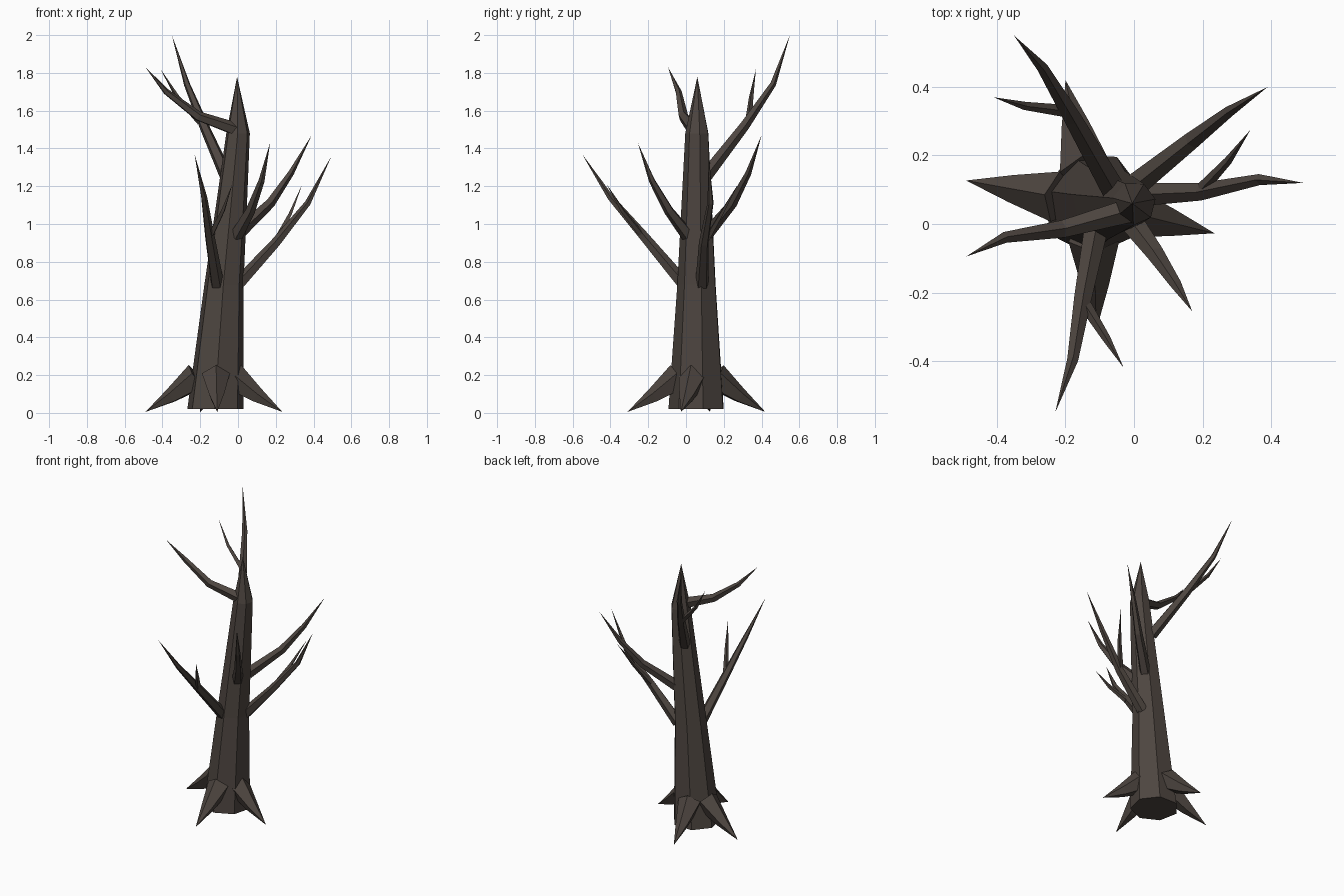
import bpy, bmesh, math
from mathutils import Vector

if "Cube" in bpy.data.objects:
    bpy.data.objects.remove(bpy.data.objects["Cube"])

bark = bpy.data.materials.new("dark bark")
bark.diffuse_color = (0.075, 0.060, 0.051, 1)
bark.use_nodes = True
bark.node_tree.nodes["Principled BSDF"].inputs["Base Color"].default_value = bark.diffuse_color


def limb(name, path, radii, sides, phase=0.0, upright=False):
    """Flat-faced tapering tube along a path, ending in a point."""
    pts = [Vector(p) for p in path]
    bm = bmesh.new()
    rings = []
    for i, r in enumerate(radii):
        d = (pts[min(i + 1, len(pts) - 1)] - pts[max(i - 1, 0)]).normalized()
        if upright:
            u, v = Vector((1, 0, 0)), Vector((0, 1, 0))
        else:
            u = d.cross(Vector((0, 0, 1))).normalized()
            v = u.cross(d)
        ring = []
        for k in range(sides):
            a = phase + 2 * math.pi * k / sides
            ring.append(bm.verts.new(pts[i] + r * (math.cos(a) * u + math.sin(a) * v)))
        rings.append(ring)
    tip = bm.verts.new(pts[-1])
    for a, b in zip(rings, rings[1:]):
        for k in range(sides):
            n = (k + 1) % sides
            bm.faces.new((a[k], a[n], b[n], b[k]))
    for k in range(sides):
        bm.faces.new((rings[-1][k], rings[-1][(k + 1) % sides], tip))
    bm.faces.new(rings[0][::-1])
    bmesh.ops.recalc_face_normals(bm, faces=bm.faces)
    me = bpy.data.meshes.new(name)
    bm.to_mesh(me)
    bm.free()
    me.materials.append(bark)
    ob = bpy.data.objects.new(name, me)
    bpy.context.collection.objects.link(ob)
    return ob


# Leaning trunk with a pointed top
limb("trunk",
     [(-0.12, 0.06, 0.02), (-0.075, 0.06, 0.68), (-0.035, 0.06, 1.1),
      (0.0, 0.06, 1.48), (-0.005, 0.06, 1.78)],
     [0.153, 0.106, 0.084, 0.064], 7, 0.2, True)

# Main branches: base, two bends, tip
branches = {
    "front_branch": [(-0.11, -0.01, 0.68), (-0.15, -0.22, 0.93), (-0.18, -0.40, 1.14), (-0.23, -0.55, 1.37)],
    "right_branch": [(0.0, 0.085, 0.68), (0.20, 0.095, 0.90), (0.37, 0.13, 1.11), (0.495, 0.12, 1.36)],
    "back_right_branch": [(0.0, 0.11, 0.95), (0.17, 0.245, 1.11), (0.28, 0.33, 1.27), (0.39, 0.40, 1.47)],
    "front_right_branch": [(-0.01, 0.01, 0.94), (0.065, -0.09, 1.07), (0.125, -0.18, 1.23), (0.17, -0.255, 1.43)],
    "upper_left_branch": [(-0.01, 0.04, 1.50), (-0.21, -0.015, 1.57), (-0.38, -0.04, 1.70), (-0.49, -0.095, 1.83)],
    "back_left_branch": [(-0.06, 0.10, 1.25), (-0.18, 0.31, 1.52), (-0.27, 0.46, 1.74), (-0.35, 0.55, 2.0)],
}
for name, path in branches.items():
    limb(name, path, [0.037, 0.027, 0.017], 5, math.pi / 2)

# Small side twigs
twigs = {
    "front_twig": [(-0.14, -0.24, 0.95), (-0.08, -0.335, 1.07), (-0.03, -0.42, 1.21)],
    "right_twig": [(0.20, 0.105, 0.91), (0.275, 0.185, 1.05), (0.34, 0.275, 1.21)],
    "back_left_twig": [(-0.20, 0.33, 1.54), (-0.32, 0.345, 1.67), (-0.41, 0.37, 1.82)],
}
for name, path in twigs.items():
    limb(name, path, [0.018, 0.012], 4)

# Flared roots: start inside the trunk, bend outward to a tip on the ground
roots = {"left_root": (-0.49, 0.127), "back_root": (-0.20, 0.42),
         "right_root": (0.235, -0.027), "front_root": (-0.11, -0.31)}
for name, (x, y) in roots.items():
    out = Vector((x + 0.12, y - 0.06, 0))
    c = Vector((-0.12, 0.06, 0))
    limb(name, [c + out * 0.26 + Vector((0, 0, 0.19)), c + out * 0.63 + Vector((0, 0, 0.09)),
                c + out + Vector((0, 0, 0.005))],
         [0.078, 0.042], 5, math.pi / 2)
